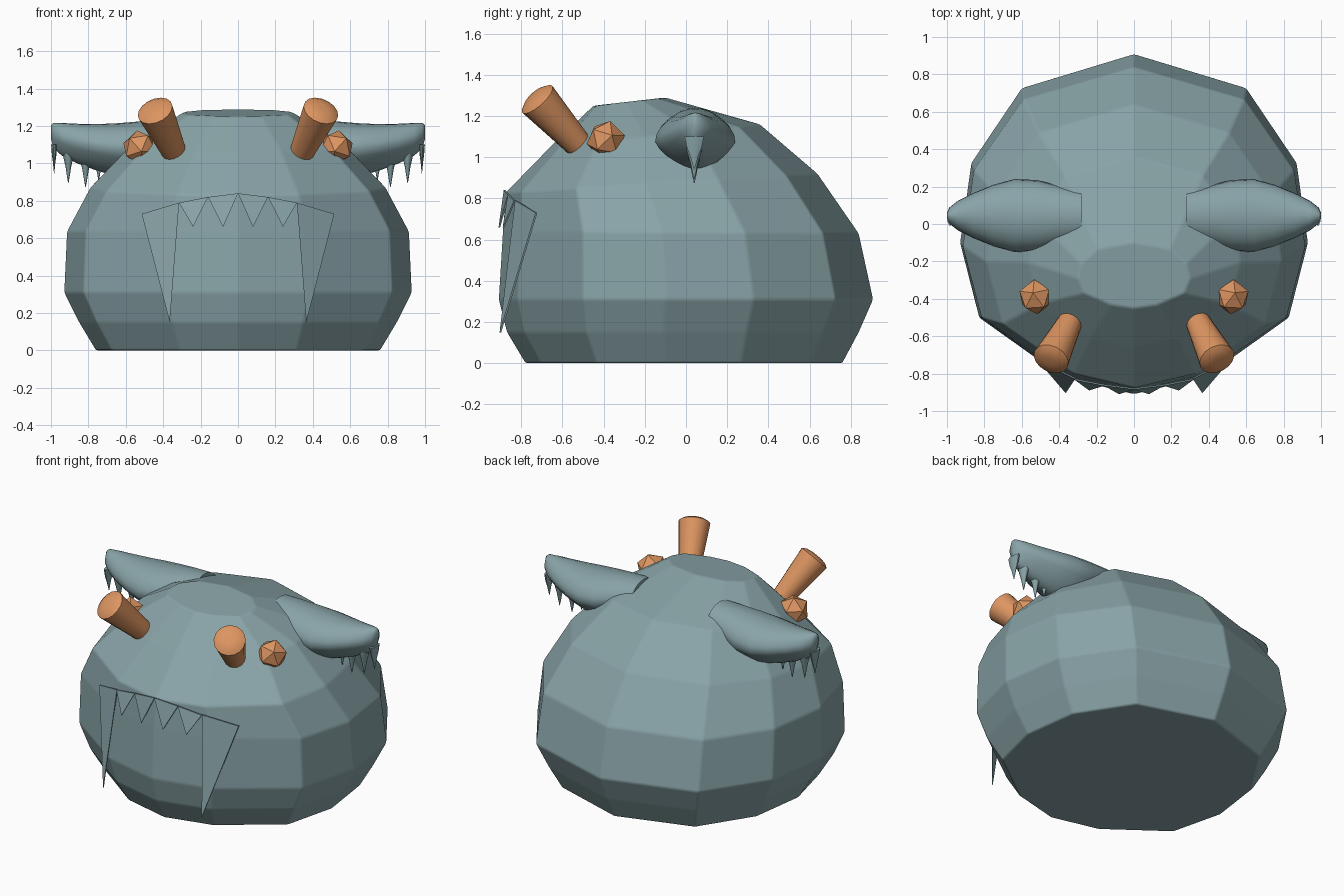
import bpy, bmesh, math
from mathutils import Vector

if "Cube" in bpy.data.objects:
    bpy.data.objects.remove(bpy.data.objects["Cube"])


def material(name, rgb):
    m = bpy.data.materials.new(name)
    m.diffuse_color = (*rgb, 1)
    m.use_nodes = True
    m.node_tree.nodes["Principled BSDF"].inputs["Base Color"].default_value = m.diffuse_color
    return m


SKIN = material("grey teal", (0.25, 0.37, 0.39))
ORANGE = material("orange", (0.72, 0.30, 0.12))


def finish(bm, name, mat, smooth=None, mirror=False):
    bmesh.ops.recalc_face_normals(bm, faces=bm.faces)
    me = bpy.data.meshes.new(name)
    bm.to_mesh(me)
    bm.free()
    ob = bpy.data.objects.new(name, me)
    bpy.context.collection.objects.link(ob)
    me.materials.append(mat)
    if smooth:
        bpy.ops.object.select_all(action='DESELECT')
        ob.select_set(True)
        bpy.context.view_layer.objects.active = ob
        bpy.ops.object.shade_smooth_by_angle(angle=math.radians(smooth))
    if mirror:
        ob.modifiers.new("mirror", 'MIRROR').use_mirror_merge = False
    return ob


def loft(bm, rings):
    """Skin a list of closed rings and cap both ends."""
    vr = [[bm.verts.new(p) for p in r] for r in rings]
    n = len(vr[0])
    for a, b in zip(vr, vr[1:]):
        for i in range(n):
            j = (i + 1) % n
            bm.faces.new((a[i], a[j], b[j], b[i]))
    bm.faces.new(vr[0])
    bm.faces.new(vr[-1])


# Body: twelve-sided rings, tilting backwards as they rise
half = [(0, 1), (.645, .80), (.935, .36), (1, -.11), (.89, -.55), (.41, -.90), (0, -1)]
outline = half + [(-x, y) for x, y in half[-2:0:-1]]
# front y, front z, back y, back z, half width
levels = [(-.78, 0, .76, 0, .76), (-.87, .15, .84, .15, .85), (-.91, .31, .91, .31, .93),
          (-.89, .64, .84, .63, .915), (-.875, .83, .64, .92, .79),
          (-.66, 1.05, .36, 1.16, .57), (-.45, 1.25, -.10, 1.29, .30)]
rings = []
for fy, fz, by, bz, w in levels:
    rings.append([(x * w, (fy + by) / 2 + y * (by - fy) / 2, (fz + bz) / 2 + y * (bz - fz) / 2)
                  for x, y in outline])
bm = bmesh.new()
loft(bm, rings)
body = finish(bm, "body", SKIN, 40)
bev = body.modifiers.new("soft edges", 'BEVEL')
bev.width, bev.segments, bev.limit_method = .012, 2, 'NONE'
bev.harden_normals = True

# Ears: teardrop sections along x, with a fringe of hanging points
sections = [(.28, .13, 1.24, 1.05), (.40, .16, 1.235, .98), (.52, .19, 1.225, .93),
            (.64, .195, 1.215, .93), (.75, .165, 1.21, .96), (.86, .12, 1.212, 1.0),
            (.94, .08, 1.216, 1.04), (.985, .045, 1.217, 1.08), (1.0, .015, 1.205, 1.13)]
rings = []
for x, ry, zt, zb in sections:
    ring = []
    for k in range(24):
        t = k * math.tau / 24
        s = math.sin(t)
        pinch = 1 - .4 * max(0, -s)
        ring.append((x, .045 + ry * math.cos(t) * pinch, (zt + zb) / 2 + s * (zt - zb) / 2))
    rings.append(ring)
bm = bmesh.new()
loft(bm, rings)
for x, tip, wide in [(.983, .945, .016), (.907, .895, .034), (.815, .875, .040), (.745, .91, .036)]:
    rings = []
    for f, r in [(0, 1), (.35, .75), (.6, .42), (.82, .22), (1, .04)]:
        z = 1.10 + (tip - 1.10) * f
        rings.append([(x + wide * r * math.cos(a), .04 + .05 * r * math.sin(a), z)
                      for a in (k * math.tau / 10 for k in range(10))])
    loft(bm, rings)
finish(bm, "ears", SKIN, 60, True)

# Eye stalks: flared stubs with slightly domed ends
base, top = Vector((.345, -.53, 1.07)), Vector((.445, -.725, 1.285))
axis = top - base
turn = axis.to_track_quat('Z', 'Y')
length = axis.length
rings = []
for z, r in [(-.05, .062), (length - .005, .098), (length + .012, .07), (length + .018, .03)]:
    rings.append([base + turn @ Vector((r * math.cos(a), r * math.sin(a), z))
                  for a in (k * math.tau / 16 for k in range(16))])
bm = bmesh.new()
loft(bm, rings)
finish(bm, "eye_stalks", ORANGE, 40, True)

# Faceted studs beside the stalks
bm = bmesh.new()
bmesh.ops.create_icosphere(bm, subdivisions=1, radius=.095)
turn = Vector((.55, -.6, .5)).to_track_quat('Z', 'Y')
for v in bm.verts:
    v.co = turn @ v.co + Vector((.525, -.39, 1.085))
finish(bm, "studs", ORANGE, None, True)

# Teeth: one long fang and two small teeth per side, as thin plates
teeth = [((.515, -.73, .73), (.315, -.83, .79), (.365, -.905, .15)),
         ((.315, -.835, .79), (.16, -.865, .82), (.24, -.89, .66)),
         ((.16, -.865, .82), (0, -.885, .84), (.08, -.91, .66))]
bm = bmesh.new()
for tri in teeth:
    front = [Vector(p) for p in tri]
    loft(bm, [front, [p + Vector((0, .008, 0)) for p in front]])
finish(bm, "teeth", SKIN, None, True)
